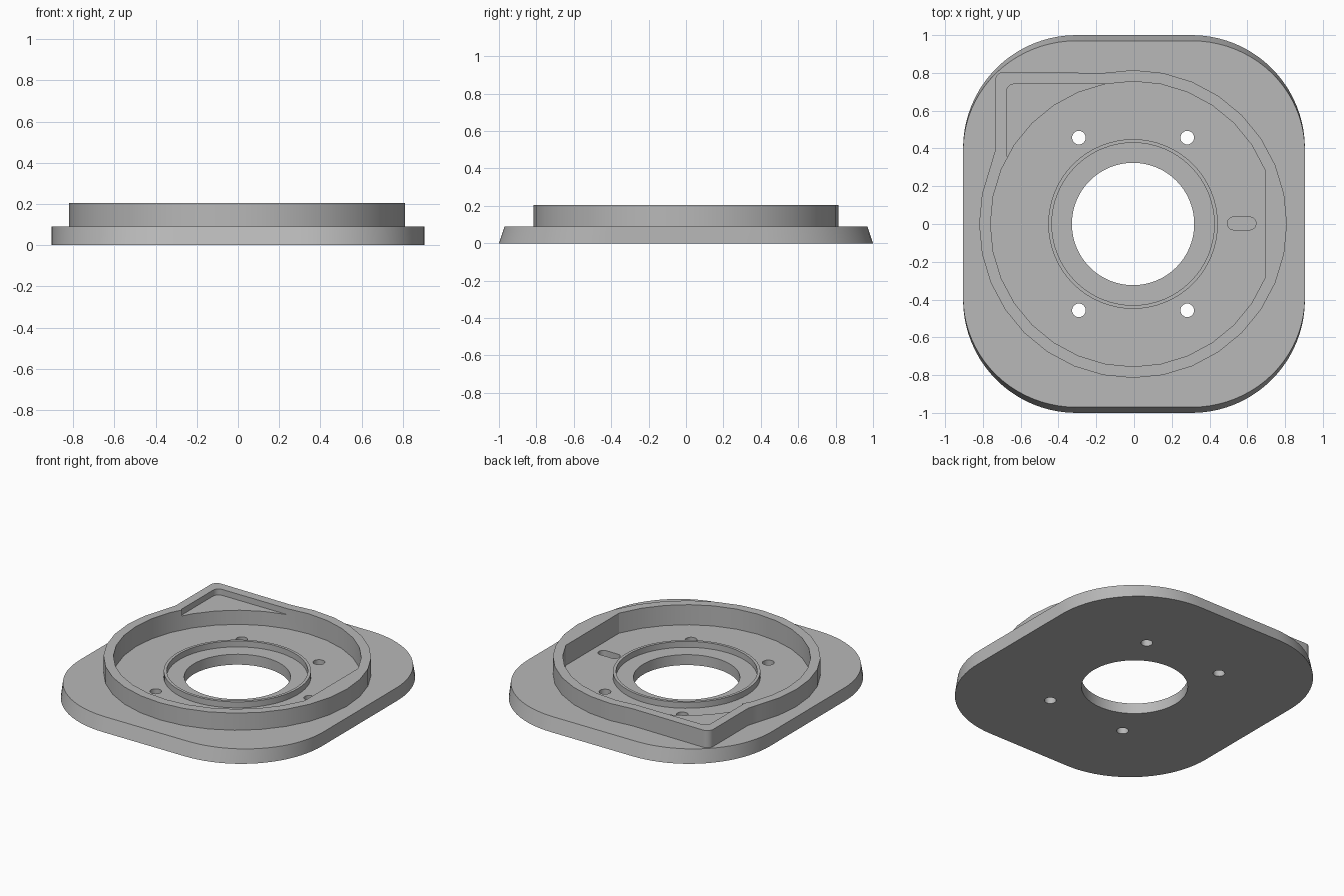
import bpy, bmesh, math
from math import cos, sin, radians

cube = bpy.data.objects.get("Cube")
if cube:
    bpy.data.objects.remove(cube, do_unlink=True)

CX = -0.005                     # centre of the round features
PLATE_TOP, FLOOR, POCKET, LIP, RIM = 0.09, 0.07, 0.165, 0.11, 0.205

grey = bpy.data.materials.new("plain grey")
grey.use_nodes = True
grey.diffuse_color = (0.48, 0.48, 0.48, 1)
grey.node_tree.nodes["Principled BSDF"].inputs["Base Color"].default_value = (0.48, 0.48, 0.48, 1)


def arc(cx, cy, r, start, end, steps):
    return [(cx + r * cos(radians(start + (end - start) * i / steps)),
             cy + r * sin(radians(start + (end - start) * i / steps)))
            for i in range(steps + 1)]


def circle(cx, cy, r, n):
    return arc(cx, cy, r, 0, 360, n)[:-1]


def prism(name, outline, z0, z1, top_y=1.0):
    """Closed solid from a counter-clockwise outline."""
    bm = bmesh.new()
    low = [bm.verts.new((x, y, z0)) for x, y in outline]
    high = [bm.verts.new((x, y * top_y, z1)) for x, y in outline]
    bm.faces.new(low[::-1])
    bm.faces.new(high)
    n = len(outline)
    for i in range(n):
        j = (i + 1) % n
        bm.faces.new((low[i], low[j], high[j], high[i]))
    bmesh.ops.recalc_face_normals(bm, faces=bm.faces)
    mesh = bpy.data.meshes.new(name)
    bm.to_mesh(mesh)
    bm.free()
    mesh.materials.append(grey)
    obj = bpy.data.objects.new(name, mesh)
    bpy.context.collection.objects.link(obj)
    return obj


def select(obj):
    bpy.ops.object.select_all(action='DESELECT')
    obj.select_set(True)
    bpy.context.view_layer.objects.active = obj


def combine(target, tool, operation):
    select(target)
    mod = target.modifiers.new("combine", 'BOOLEAN')
    mod.operation = operation
    mod.solver = 'EXACT'
    mod.object = tool
    bpy.ops.object.modifier_apply(modifier=mod.name)
    bpy.data.objects.remove(tool, do_unlink=True)


def cut(target, outline, z0, z1):
    combine(target, prism("cutter", outline, z0, z1), 'DIFFERENCE')


# Base plate: broad rounded corners, front and back edges lean inward
plate = []
for sx, sy, a in ((1, 1, 0), (-1, 1, 90), (-1, -1, 180), (1, -1, 270)):
    plate += arc(0.305 * sx, 0.4 * sy, 0.6, a, a + 90, 20)
body = prism("mounting_base", plate, 0, PLATE_TOP, 0.97)

# Raised wall: faceted round with one squared corner
wall = arc(CX, 0, 0.815, 157.5, 461.25, 27)
wall += arc(-0.690, 0.760, 0.045, 90, 180, 6) + [(-0.735, 0.39)]
combine(body, prism("wall", wall, 0.04, RIM), 'UNION')

# Shallow pocket in the squared corner
inner = arc(CX, 0, 0.755, 101.25, 101.25, 1)[:1]
pocket = inner + arc(-0.635, 0.7, 0.0405, 90, 180, 6) + [(-0.6755, 0.36), (-0.4, 0.3), (-0.2, 0.5)]
cut(body, pocket, POCKET, 0.4)

# Main cavity: faceted round with a straight chord on one side
chord = 0.695
end = math.degrees(math.acos((chord - CX) / 0.755))
ring = [p for p in circle(CX, 0, 0.755, 32) if p[0] < chord - 0.005]
cavity = arc(CX, 0, 0.755, end, end, 1)[:1] + ring + arc(CX, 0, 0.755, -end, -end, 1)[:1]
cavity.sort(key=lambda p: math.atan2(p[1], p[0] - CX))
cut(body, cavity, FLOOR, 0.5)

# Centre opening, four screw holes and a blind slot
cut(body, circle(CX, 0, 0.324, 64), -0.1, 0.3)
for sx in (-1, 1):
    for sy in (-1, 1):
        cut(body, circle(CX + 0.287 * sx, 0.457 * sy, 0.036, 24), -0.1, 0.15)
slot = arc(0.612, 0.003, 0.034, -90, 90, 10) + arc(0.528, 0.003, 0.034, 90, 270, 10)
cut(body, slot, 0.03, 0.15)

# Thin raised lip around the opening
lip = prism("opening_lip", circle(CX, 0, 0.449, 64), FLOOR, LIP)
cut(lip, circle(CX, 0, 0.43, 64), 0, 0.3)

for obj in (body, lip):
    select(obj)
    bpy.ops.object.shade_smooth_by_angle(angle=radians(25))
